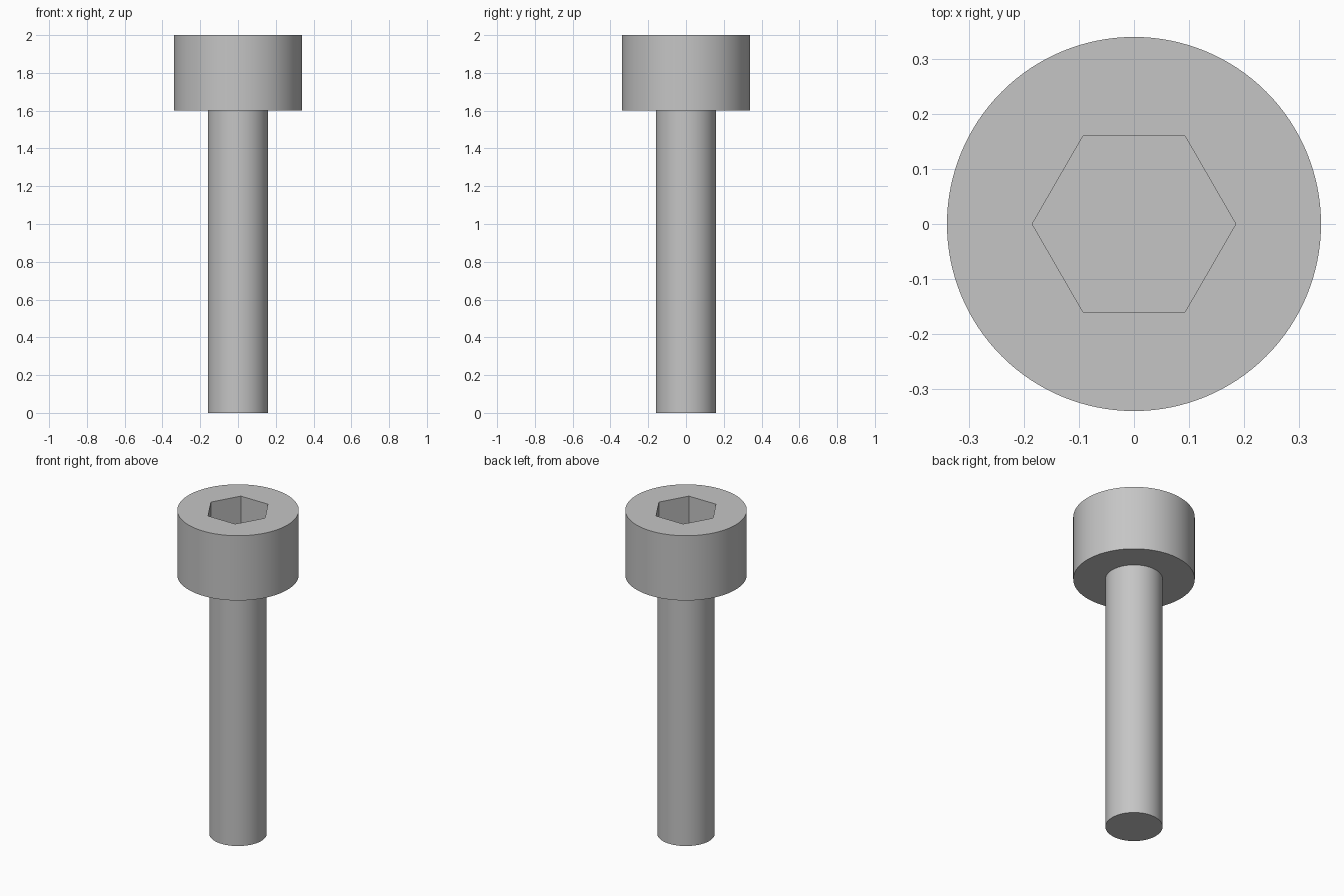
import bpy
import math

default_cube = bpy.data.objects.get("Cube")
if default_cube:
    bpy.data.objects.remove(default_cube, do_unlink=True)

HEAD_RADIUS = 0.34
SHANK_RADIUS = 0.16
HEAD_BOTTOM = 1.6
TOP = 2.0
SOCKET_RADIUS = 0.185   # across corners
SOCKET_DEPTH = 0.2

steel = bpy.data.materials.new("steel_grey")
steel.use_nodes = True
steel.diffuse_color = (0.56, 0.56, 0.56, 1)
steel.node_tree.nodes["Principled BSDF"].inputs["Base Color"].default_value = steel.diffuse_color


def prism(name, radius, bottom, top, sides, turn=0):
    """Upright closed prism between two heights."""
    bpy.ops.mesh.primitive_cylinder_add(
        vertices=sides, radius=radius, depth=top - bottom,
        location=(0, 0, (bottom + top) / 2), rotation=(0, 0, turn))
    obj = bpy.context.object
    obj.name = obj.data.name = name
    obj.data.materials.append(steel)
    return obj


def smooth(obj):
    bpy.ops.object.select_all(action="DESELECT")
    obj.select_set(True)
    bpy.context.view_layer.objects.active = obj
    bpy.ops.object.shade_smooth_by_angle(angle=math.radians(30))


# Plain shank, seated a little inside the head
shank = prism("shank", SHANK_RADIUS, 0, HEAD_BOTTOM + 0.1, 96)
smooth(shank)

# Cylindrical head with a hexagonal socket, corners on the x axis
head = prism("head", HEAD_RADIUS, HEAD_BOTTOM, TOP, 128)
cutter = prism("socket_cutter", SOCKET_RADIUS, TOP - SOCKET_DEPTH, TOP + 0.1, 6, math.radians(30))
cutter.hide_render = True
socket = head.modifiers.new("socket", "BOOLEAN")
socket.operation = "DIFFERENCE"
socket.solver = "EXACT"
socket.object = cutter
bpy.context.view_layer.objects.active = head
bpy.ops.object.modifier_apply(modifier=socket.name)
bpy.data.objects.remove(cutter, do_unlink=True)
smooth(head)
